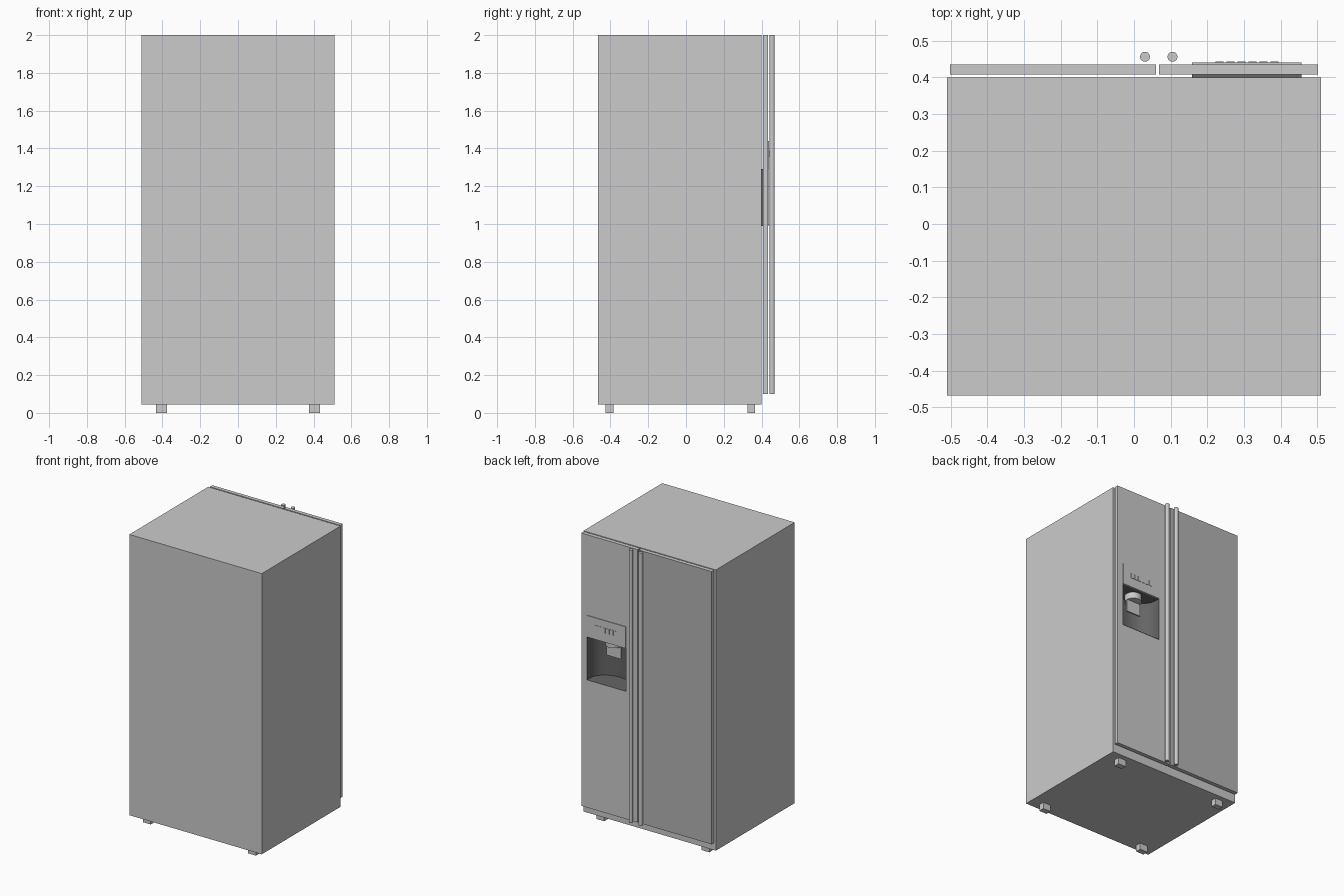
import bpy, bmesh, math

if "Cube" in bpy.data.objects:
    bpy.data.objects.remove(bpy.data.objects["Cube"])


def material(name, v):
    m = bpy.data.materials.new(name)
    m.diffuse_color = (v, v, v, 1)
    m.use_nodes = True
    m.node_tree.nodes["Principled BSDF"].inputs["Base Color"].default_value = m.diffuse_color
    return m


STEEL = material("light_grey", 0.6)
DOOR = material("mid_grey", 0.45)
DARK = material("dark_grey", 0.13)


def finish(name, bm, mat):
    bmesh.ops.recalc_face_normals(bm, faces=bm.faces)
    me = bpy.data.meshes.new(name)
    bm.to_mesh(me)
    bm.free()
    me.materials.append(mat)
    ob = bpy.data.objects.new(name, me)
    bpy.context.collection.objects.link(ob)
    return ob


def box(name, x0, x1, y0, y1, z0, z1, mat=STEEL):
    bm = bmesh.new()
    bmesh.ops.create_cube(bm, size=1)
    for v in bm.verts:
        v.co = ((x0 + x1) / 2 + v.co.x * (x1 - x0),
                (y0 + y1) / 2 + v.co.y * (y1 - y0),
                (z0 + z1) / 2 + v.co.z * (z1 - z0))
    return finish(name, bm, mat)


def cylinder(name, x, y, r, z0, z1, mat=STEEL, sides=32):
    bm = bmesh.new()
    bmesh.ops.create_cone(bm, cap_ends=True, segments=sides, radius1=r, radius2=r, depth=z1 - z0)
    bmesh.ops.translate(bm, verts=bm.verts, vec=(x, y, (z0 + z1) / 2))
    for f in bm.faces:
        f.smooth = len(f.verts) == 4
    return finish(name, bm, mat)


# Dispenser opening
X0, X1, Z0, Z1 = 0.158, 0.457, 0.99, 1.29
Y_FRONT, Y_BEND, DEPTH = 0.437, 0.40, 0.115


def niche(name, grow, y_front, open_front):
    """Prism with a curved back, optionally open at the front."""
    cx, rx = (X0 + X1) / 2, (X1 - X0) / 2 + grow
    pts = [(cx + rx, y_front)]
    for i in range(25):
        a = math.pi * i / 24
        pts.append((cx + rx * math.cos(a), Y_BEND - (DEPTH + grow) * math.sin(a)))
    pts.append((cx - rx, y_front))
    bm = bmesh.new()
    low = [bm.verts.new((x, y, Z0 - grow)) for x, y in pts]
    high = [bm.verts.new((x, y, Z1 + grow)) for x, y in pts]
    bm.faces.new(low)
    bm.faces.new(high)
    for i in range(len(pts)):
        j = (i + 1) % len(pts)
        f = bm.faces.new((low[i], low[j], high[j], high[i]))
        f.smooth = 0 < i < len(pts) - 2
    bmesh.ops.recalc_face_normals(bm, faces=bm.faces)
    if open_front:
        bm.faces.ensure_lookup_table()
        front = [f for f in bm.faces if all(v.co.y > y_front - 1e-4 for v in f.verts)]
        bmesh.ops.delete(bm, geom=front, context='FACES')
        bmesh.ops.reverse_faces(bm, faces=bm.faces)
    me = bpy.data.meshes.new(name)
    bm.to_mesh(me)
    bm.free()
    me.materials.append(DARK)
    ob = bpy.data.objects.new(name, me)
    bpy.context.collection.objects.link(ob)
    return ob


# Cabinet and the two doors
cabinet = box("cabinet", -0.51, 0.51, -0.467, 0.40, 0.045, 2.0)
narrow_door = box("narrow_door", 0.068, 0.502, 0.408, 0.435, 0.10, 2.0)
wide_door = box("wide_door", -0.502, 0.06, 0.408, 0.435, 0.10, 2.0)
wide_door.data.materials.append(DOOR)
for p in wide_door.data.polygons:
    if p.normal.y > 0.9:
        p.material_index = 1

# Cut the opening through door and cabinet, then line it
cutter = niche("niche_cutter", 0.001, 0.6, False)
cutter.hide_render = True
cutter.hide_viewport = True
cutter.display_type = 'WIRE'
for ob in (cabinet, narrow_door):
    mod = ob.modifiers.new("niche", 'BOOLEAN')
    mod.operation = 'DIFFERENCE'
    mod.solver = 'EXACT'
    mod.object = cutter
niche("dispenser_niche", 0.0, Y_FRONT, True)

# Control panel with a row of buttons
box("control_panel", X0, X1, 0.43, 0.44, Z1, 1.44)
for i in range(6):
    x = 0.222 + i * 0.030
    box("panel_button", x, x + 0.022, 0.438, 0.443, 1.355, 1.39)

# Dispenser nozzle and lever
cylinder("nozzle", 0.305, 0.355, 0.055, 1.245, 1.289)
box("lever", 0.25, 0.36, 0.35, 0.36, 1.16, 1.25)

# Long door handles
for x in (0.03, 0.105):
    cylinder("handle", x, 0.456, 0.0135, 0.10, 2.0)

# Feet
for x in (-0.405, 0.405):
    for y in (-0.405, 0.345):
        box("foot", x - 0.03, x + 0.03, y - 0.02, y + 0.02, 0.0, 0.046)
